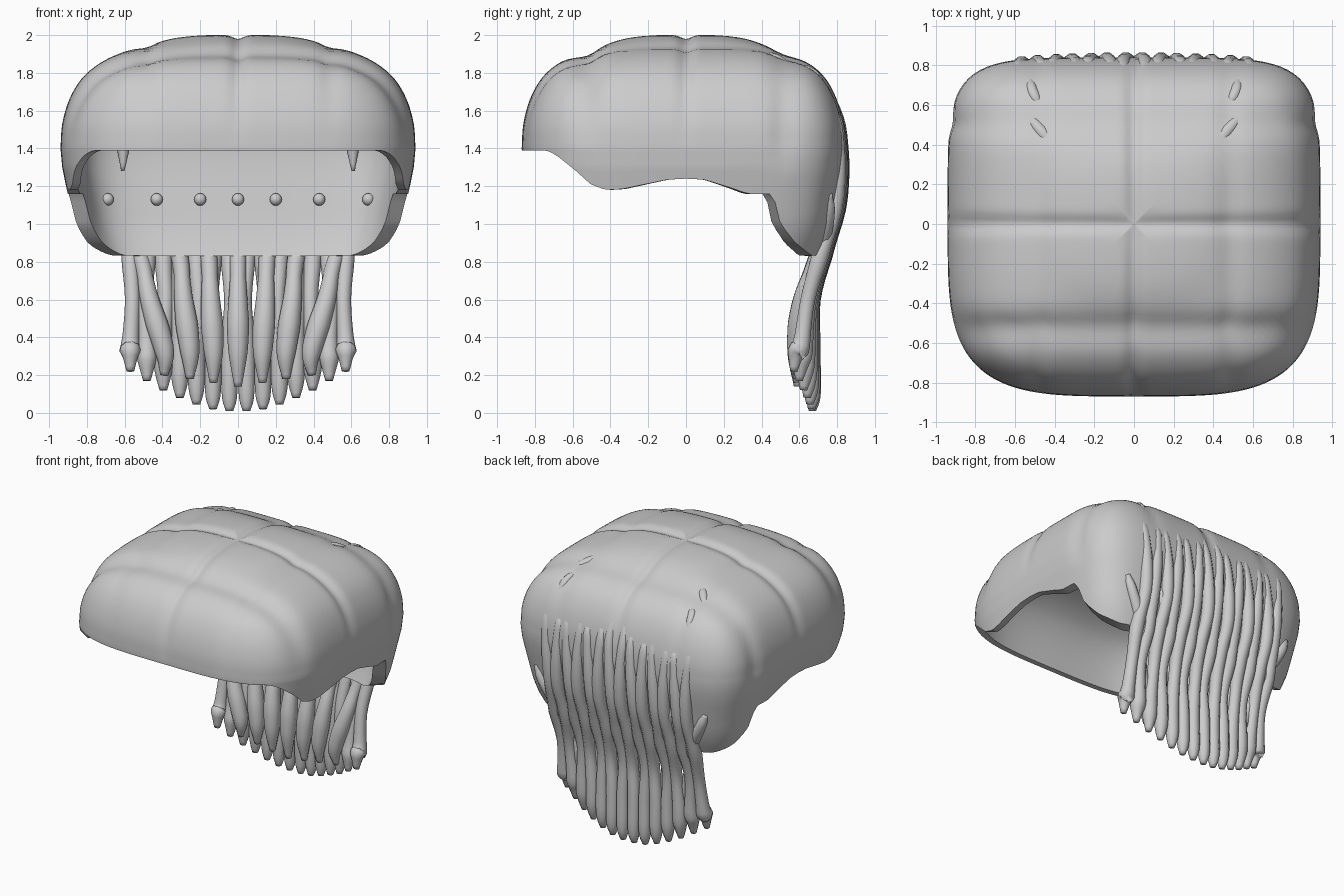
import bpy, bmesh, math
from mathutils import Vector

cube = bpy.data.objects.get("Cube")
if cube:
    bpy.data.objects.remove(cube)

mat = bpy.data.materials.new("soft_grey")
mat.use_nodes = True
GREY = (0.6, 0.6, 0.6, 1)
mat.diffuse_color = GREY
mat.node_tree.nodes["Principled BSDF"].inputs["Base Color"].default_value = GREY


def lerp_table(table, t):
    for (a, u), (b, v) in zip(table, table[1:]):
        if t <= b:
            return u + (v - u) * max(0, (t - a) / (b - a))
    return table[-1][1]


def spline(pts, t):
    """Catmull-Rom point at t in 0..1 along the control points."""
    pts = [Vector(p) for p in pts]
    n = len(pts) - 1
    i = min(int(t * n), n - 1)
    f = t * n - i
    p1, p2 = pts[i], pts[i + 1]
    p0 = pts[i - 1] if i else 2 * p1 - p2
    p3 = pts[i + 2] if i + 2 <= n else 2 * p2 - p1
    return 0.5 * (2 * p1 + (p2 - p0) * f + (2 * p0 - 5 * p1 + 4 * p2 - p3) * f**2
                  + (3 * p1 - p0 - 3 * p2 + p3) * f**3)


def finish(bm, name):
    bmesh.ops.recalc_face_normals(bm, faces=bm.faces)
    mesh = bpy.data.meshes.new(name)
    bm.to_mesh(mesh)
    bm.free()
    mesh.materials.append(mat)
    mesh.polygons.foreach_set("use_smooth", [True] * len(mesh.polygons))
    ob = bpy.data.objects.new(name, mesh)
    bpy.context.collection.objects.link(ob)
    return ob


def skin(bm, rings):
    for lo, hi in zip(rings, rings[1:]):
        for j in range(len(lo)):
            k = (j + 1) % len(lo)
            bm.faces.new((lo[j], lo[k], hi[k], hi[j]))


# Cap: squarish cross-section, dome profile, rim height by depth
RIM = [(-.87, 1.39), (-.74, 1.39), (-.69, 1.365), (-.6, 1.29), (-.52, 1.21), (-.44, 1.18),
       (-.35, 1.185), (-.1, 1.235), (0, 1.24), (.1, 1.235), (.25, 1.19), (.34, 1.16),
       (.48, 1.16), (.54, 1.0), (.65, .9), (.77, .835), (.84, .83)]
TAPER = [(.83, .855), (.9, .89), (1, .925), (1.16, .96), (1.3, .99), (1.4, 1)]
DOME = [(1, 1.4), (.99, 1.53), (.95, 1.66), (.88, 1.77), (.78, 1.85),
        (.66, 1.905), (.5, 1.95), (.35, 1.985), (.18, 2.0), (.015, 2.0)]


def outline(ang, s):
    c, d = math.cos(ang), math.sin(ang)
    n, depth = (5.5, .84) if d > 0 else (3.8, .87)
    n = 2.4 + (n - 2.4) * min(1, s * 1.15)
    r = (abs(c / .94)**n + abs(d / depth)**n)**(-1 / n)
    return Vector((r * c, r * d, 0))


def bump(v, width):
    return math.exp(-(v / width)**2)


def padded(p):
    """Press the quilting seams into the dome."""
    w = min(1, max(0, (p.z - 1.4) / .45))
    dip = max(.026 * bump(p.x, .04), .026 * bump(p.y, .04))
    dip += .014 * bump(abs(p.x) - .49, .05)
    dip += .036 * bump(p.y + .54, .08) + .024 * bump(p.y - .53, .09)
    side = .02 * bump(p.y - .52, .06) * min(1, max(0, (p.z - 1.25) / .2))
    centre = Vector((0, 0, 1.2))
    return centre + (p - centre) * (1 - max(w * dip, side))


def shell_point(ang, t):
    """Point on the bare form: t from -1 (rim) through 0 (brow) to 1 (crown)."""
    if t < 0:
        base = outline(ang, 1)
        z = 1.4 + (lerp_table(RIM, base.y) - 1.4) * -t
        return base * lerp_table(TAPER, z) + Vector((0, 0, z))
    s, z = spline([(a, b, 0) for a, b in DOME], t).xy
    return outline(ang, s) * s + Vector((0, 0, z))


def lining(p):
    """Inner face: thin at the front, thick at the back wall."""
    k = 1 - lerp_table([(-.9, .045), (.1, .05), (.6, .1), (.9, .1)], p.y)
    return Vector((p.x * k, p.y * k, p.z - .16 * max(0, p.z - 1.4)))


SEG, LOW, HIGH = 192, 10, 36
bm = bmesh.new()
angles = [2 * math.pi * j / SEG for j in range(SEG)]
levels = [-1 + i / LOW for i in range(LOW)] + [i / HIGH for i in range(HIGH + 1)]
outer = [[bm.verts.new(padded(shell_point(a, t))) for a in angles] for t in levels]
inner = [[bm.verts.new(lining(shell_point(a, t))) for a in angles] for t in levels]
skin(bm, inner[::-1] + outer)
bm.faces.new(outer[-1])
bm.faces.new(inner[-1])
cap = finish(bm, "hair_cap")
bpy.context.view_layer.objects.active = cap
cap.select_set(True)
bpy.ops.object.shade_smooth_by_angle(angle=math.radians(40))
cap.select_set(False)


# Round tapered lock along a path; radii are spread evenly along it
def lock(name, path, radii, steps=32, sides=10):
    bm = bmesh.new()
    rings = []
    table = [(i / (len(radii) - 1), r) for i, r in enumerate(radii)]
    for i in range(steps + 1):
        t = i / steps
        p = spline(path, t)
        tan = (spline(path, min(1, t + .02)) - spline(path, max(0, t - .02))).normalized()
        u = tan.cross(Vector((0, 1, .01))).normalized()
        v = tan.cross(u)
        r = lerp_table(table, t)
        rings.append([bm.verts.new(p + r * (u * math.cos(a) + v * math.sin(a)))
                      for a in (2 * math.pi * k / sides for k in range(sides))])
    skin(bm, rings)
    bm.faces.new(rings[0])
    bm.faces.new(rings[-1])
    return finish(bm, name)


SIDES = (("left", 1), ("right", -1))

# Outer row of locks down the back
ENDS = [.01, .02, .045, .08, .12, .17, .22]
for side, m in SIDES:
    for k, end in enumerate(ENDS):
        x = .045 + .0875 * k
        q = (x / .57)**2
        top = 1.74 - .07 * (k % 3) - .06 * q
        wob = .012 * (-1)**k
        back = -.02 * q
        path = [(m * x, .735 + back, top), (m * (x + wob), .8 + back, 1.56),
                (m * x, .825 + back, 1.36), (m * (x - wob), .805 + back, 1.08),
                (m * x, .73 + back, .83), (m * (x - wob), .675 - .03 * q, .6),
                (m * x, .67 - .06 * q, .36), (m * x, .675 - .09 * q, end + .1),
                (m * x, .67 - .1 * q, end)]
        bulb = .044 + .012 * q
        lock(f"outer_lock_{side}_{k + 1}", path,
             [.012, .03, .04, .038, .044, .046, .042, .048, .042, .04, .044, bulb, bulb, .036, .02])

# Inner row of locks, rooted in the back wall
INNER = [(0, 0, 0, .14), (.2, .155, .13, .16), (.43, .31, .255, .18), (.69, .52, .39, .2)]
for side, m in SIDES:
    for k, (root, mid, tip, end) in enumerate(INNER):
        if k == 0 and m < 0:
            continue
        y = .785 - .035 * (root / .69)**2
        path = [(m * root, y, 1.16), (m * (root * .7 + mid * .3), y, 1.04),
                (m * mid, .695, .83), (m * (mid * .6 + tip * .4), .615, .6),
                (m * tip, .585, .33), (m * tip, .59, end)]
        lock(f"inner_lock_{side}_{k + 1}", path,
             [.025, .034, .038, .044, .046, .042, .05, .06, .052, .036, .02])
        # Root knob showing on the inside of the wall
        bm = bmesh.new()
        bmesh.ops.create_uvsphere(bm, u_segments=14, v_segments=8, radius=.033)
        bmesh.ops.translate(bm, verts=bm.verts, vec=(m * root, .715 - .06 * (root / .69)**4, 1.13))
        finish(bm, f"root_knob_{side}_{k + 1}")

# Wisps breaking through the dome, and their tips inside
for side, m in SIDES:
    lock(f"crown_wisp_{side}", [(m * .38, .36, 1.89), (m * .48, .48, 1.865), (m * .57, .58, 1.79)],
         [.01, .035, .03, .01], 12)
    lock(f"rear_wisp_{side}", [(m * .46, .57, 1.82), (m * .51, .66, 1.8), (m * .53, .74, 1.71)],
         [.01, .03, .03, .015], 12)
    lock(f"inside_wisp_{side}", [(m * .55, .68, 1.72), (m * .6, .7, 1.5), (m * .61, .685, 1.28)],
         [.04, .045, .04, .008], 12)
